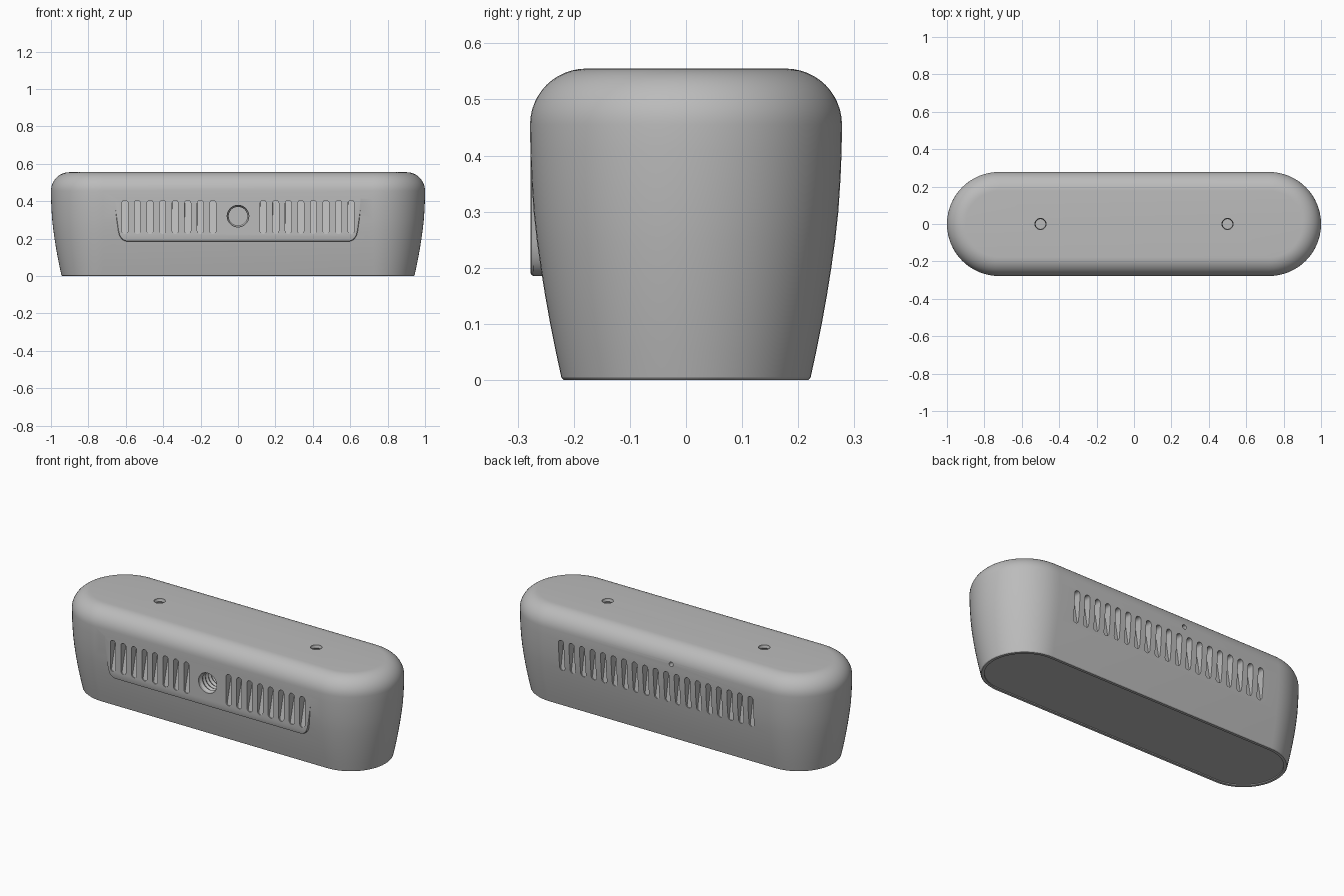
import bpy, bmesh
from math import pi, sin, cos

cube = bpy.data.objects.get("Cube")
if cube:
    bpy.data.objects.remove(cube)

grey = bpy.data.materials.new("plain grey")
grey.use_nodes = True
grey.diffuse_color = (0.5, 0.5, 0.5, 1)
grey.node_tree.nodes["Principled BSDF"].inputs["Base Color"].default_value = (0.5, 0.5, 0.5, 1)


def loft(bm, rings):
    """Skin a stack of equal closed rings and cap both ends."""
    rows = [[bm.verts.new(p) for p in ring] for ring in rings]
    n = len(rows[0])
    for a, b in zip(rows, rows[1:]):
        for i in range(n):
            j = (i + 1) % n
            bm.faces.new((a[i], a[j], b[j], b[i]))
    bm.faces.new(rows[0])
    bm.faces.new(rows[-1])


def make_object(name, bm):
    bmesh.ops.recalc_face_normals(bm, faces=bm.faces)
    mesh = bpy.data.meshes.new(name)
    bm.to_mesh(mesh)
    bm.free()
    mesh.materials.append(grey)
    obj = bpy.data.objects.new(name, mesh)
    bpy.context.collection.objects.link(obj)
    return obj


def combine(target, tool, operation):
    mod = target.modifiers.new(operation.lower(), 'BOOLEAN')
    mod.operation, mod.object, mod.solver = operation, tool, 'EXACT'
    bpy.context.view_layer.objects.active = target
    bpy.ops.object.modifier_apply(modifier=mod.name)
    bpy.data.objects.remove(tool)


# Housing: pill-shaped rings, tapering down and rounded at the top
END = 0.722
STEPS = 32


def pill(r, z):
    ring = []
    for side in (1, -1):
        for i in range(STEPS + 1):
            a = -pi / 2 + pi * i / STEPS
            ring.append((side * (END + r * cos(a)), side * r * sin(a), z))
    return ring


profile = [(0.203, 0.006), (0.203, 0), (0.218, 0), (0.222, 0.004), (0.232, 0.05),
           (0.242, 0.1), (0.251, 0.15), (0.259, 0.2), (0.266, 0.25), (0.2715, 0.3),
           (0.2755, 0.36), (0.2774, 0.41), (0.278, 0.455)]
for i in range(1, 13):
    a = pi / 2 * i / 12
    profile.append((0.178 + 0.1 * cos(a), 0.455 + 0.1 * sin(a)))
bm = bmesh.new()
loft(bm, [pill(r, z) for r, z in profile])
housing = make_object("housing", bm)

# Raised front panel with softened edges, fading into the wall at its top
FACE = -0.2775


def panel_ring(inset, y):
    half = [(0.664, 0.45), (0.66, 0.38), (0.641, 0.245)]
    for i in range(1, 9):
        t = i / 8
        half.append(((1 - t) ** 2 * 0.641 + 2 * t * (1 - t) * 0.632 + t * t * 0.59,
                     (1 - t) ** 2 * 0.245 + (2 * t * (1 - t) + t * t) * 0.185))
    half = [(x - inset, z + inset * (z < 0.4)) for x, z in half]
    return [(x, y, z) for x, z in half] + [(-x, y, z) for x, z in reversed(half)]


bm = bmesh.new()
loft(bm, [panel_ring(0, -0.2), panel_ring(0, FACE + 0.006),
          panel_ring(0.002, FACE + 0.002), panel_ring(0.006, FACE)])
combine(housing, make_object("front_panel", bm), 'UNION')

# Vent slots: rounded pockets whose floor ramps out towards the bottom
bm = bmesh.new()
PITCH, SLOT_R = 0.0672, 0.0165
LOW, HIGH = 0.225, 0.405


def slot(x, side):
    outer, floor = [], []
    for end, start in ((HIGH - SLOT_R, 0), (LOW + SLOT_R, pi)):
        for i in range(9):
            a = start + pi * i / 8
            px, pz = x + SLOT_R * cos(a), end + SLOT_R * sin(a)
            ramp = min(1, (pz - LOW) / 0.08)
            wall = 0.2775 if side < 0 else 0.263 + 0.014 * ramp
            outer.append((px, side * 0.33, pz))
            floor.append((px, side * (wall - 0.004 - 0.046 * ramp), pz))
    loft(bm, [outer, floor])


for i in range(-9, 10):
    slot(i * PITCH, 1)
    if abs(i) > 1:
        slot(i * PITCH, -1)


# Round holes, with ridged walls where a screw goes in
def hole(place, radius, ridge, stations):
    rings = []
    for k, depth in enumerate(stations):
        r = radius - ridge * (k > 1 and k % 2 == 0)
        rings.append([place(r * cos(2 * pi * i / 32), r * sin(2 * pi * i / 32), depth)
                      for i in range(32)])
    loft(bm, rings)


hole(lambda u, v, d: (u, FACE + d, 0.32 + v), 0.058, 0.008,
     [-0.05] + [0.013 * k for k in range(1, 12)])
for x in (-0.5, 0.5):
    hole(lambda u, v, d: (x + u, v, 0.555 - d), 0.03, 0.004,
         [-0.05] + [0.008 * k for k in range(1, 14)])
hole(lambda u, v, d: (-0.1 + u, 0.278 - d, 0.455 + v), 0.013, 0, [-0.05, 0.05])
combine(housing, make_object("openings_cutter", bm), 'DIFFERENCE')

# Smooth shading with crisp edges
bpy.ops.object.select_all(action='DESELECT')
housing.select_set(True)
bpy.context.view_layer.objects.active = housing
bpy.ops.object.shade_smooth_by_angle(angle=pi / 6)
